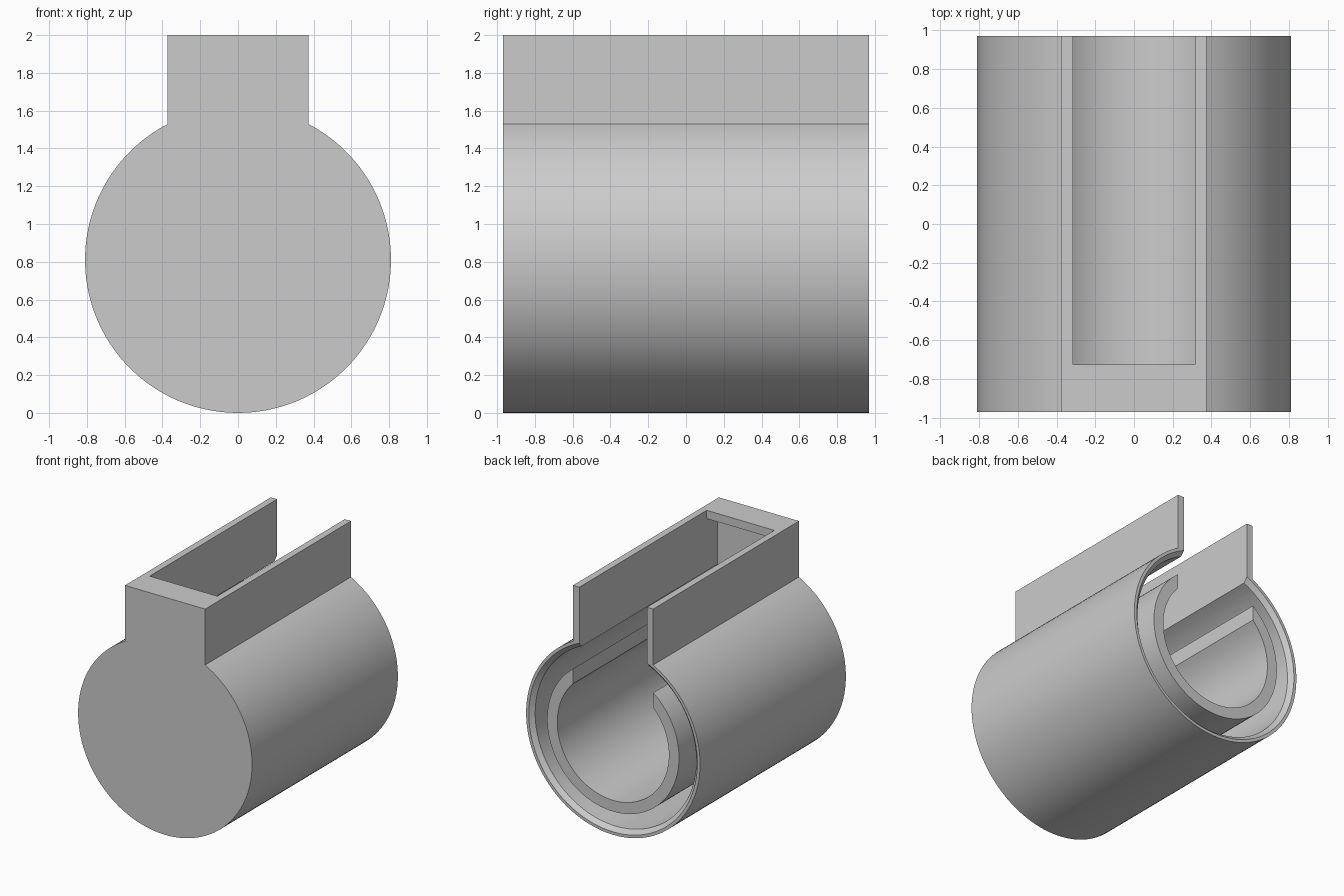
import bpy, bmesh, math
from math import sin, cos, asin, pi

cube = bpy.data.objects.get("Cube")
if cube:
    bpy.data.objects.remove(cube)

R = 0.81          # outer radius, also the height of the axis
BACK, FRONT = 0.97, -0.97
SEGMENTS = 96

grey = bpy.data.materials.new("plain_grey")
grey.use_nodes = True
colour = (0.6, 0.6, 0.6, 1)
grey.diffuse_color = colour
grey.node_tree.nodes["Principled BSDF"].inputs["Base Color"].default_value = colour


def arc(radius, half_width, steps=SEGMENTS):
    """Points on a circle, open at the top by a gap of the given half width."""
    gap = asin(half_width / radius)
    return [(radius * sin(a), R + radius * cos(a))
            for a in (gap + (2 * pi - 2 * gap) * i / steps for i in range(steps + 1))]


def keyhole(radius, half_width, top):
    return arc(radius, half_width) + [(-half_width, top), (half_width, top)]


def loft(name, sections):
    """Solid through (y, outline) sections with equal point counts."""
    bm = bmesh.new()
    rings = [[bm.verts.new((x, y, z)) for x, z in pts] for y, pts in sections]
    for a, b in zip(rings, rings[1:]):
        for i in range(len(a)):
            j = (i + 1) % len(a)
            bm.faces.new((a[i], a[j], b[j], b[i]))
    bm.faces.new(rings[0])
    bm.faces.new(rings[-1])
    bmesh.ops.recalc_face_normals(bm, faces=bm.faces)
    mesh = bpy.data.meshes.new(name)
    bm.to_mesh(mesh)
    bm.free()
    obj = bpy.data.objects.new(name, mesh)
    bpy.context.collection.objects.link(obj)
    mesh.materials.append(grey)
    return obj


def cut(target, cutter):
    mod = target.modifiers.new("cut", "BOOLEAN")
    mod.operation = "DIFFERENCE"
    mod.solver = "EXACT"
    mod.object = cutter
    bpy.ops.object.select_all(action="DESELECT")
    bpy.context.view_layer.objects.active = target
    target.select_set(True)
    bpy.ops.object.modifier_apply(modifier=mod.name)
    bpy.data.objects.remove(cutter)


# Outer shell with its neck, closed at the front
shell_outline = keyhole(R, 0.373, 2.0)
shell = loft("outer_shell", [(FRONT, shell_outline), (BACK, shell_outline)])

# Hollow interior, open at the back
cavity_outline = keyhole(0.75, 0.315, 1.93)
cut(shell, loft("cavity_cutter", [(-0.87, cavity_outline), (1.2, cavity_outline)]))

# Slot through the top of the neck
slot = [(-0.315, 1.5), (0.315, 1.5), (0.315, 2.3), (-0.315, 2.3)]
cut(shell, loft("slot_cutter", [(-0.725, slot), (1.2, slot)]))

# Chamfer inside the back rim
cut(shell, loft("rim_cutter", [(BACK - 0.04, arc(0.745, 0.02)),
                               (BACK + 0.01, arc(0.795, 0.02))]))

# Inner tube, open along the top
tube_outline = arc(0.614, 0.375) + arc(0.52, 0.375)[::-1]
tube = loft("inner_tube", [(-0.88, tube_outline), (BACK, tube_outline)])

for obj in (shell, tube):
    bpy.ops.object.select_all(action="DESELECT")
    bpy.context.view_layer.objects.active = obj
    obj.select_set(True)
    bpy.ops.object.shade_smooth_by_angle(angle=math.radians(30))
